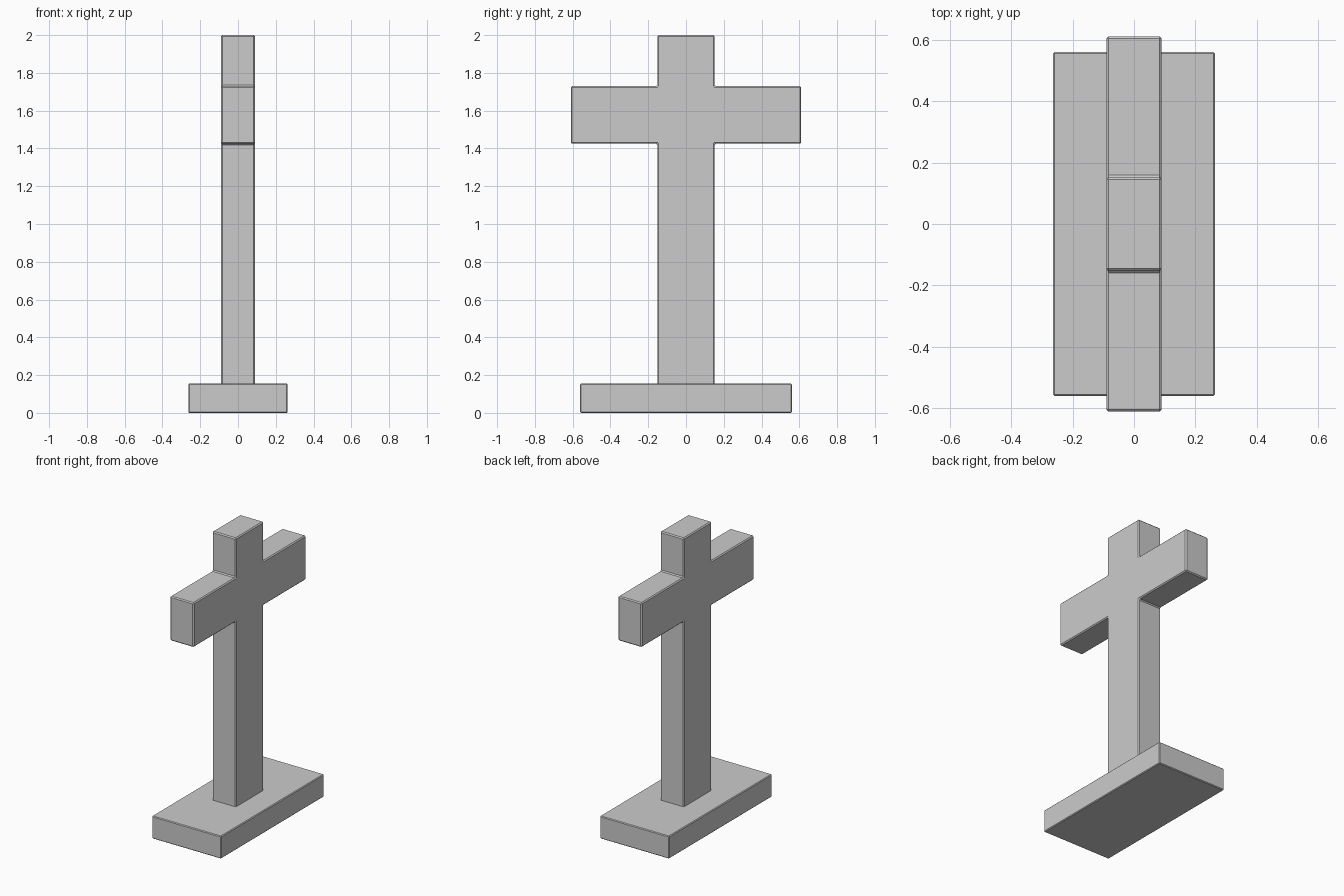
import bpy
import bmesh

default_cube = bpy.data.objects.get("Cube")
if default_cube:
    bpy.data.objects.remove(default_cube, do_unlink=True)

# Single stone colour
stone = bpy.data.materials.new("grey stone")
stone.use_nodes = True
colour = (0.6, 0.6, 0.6, 1.0)
stone.diffuse_color = colour
stone.node_tree.nodes["Principled BSDF"].inputs["Base Color"].default_value = colour


def slab(name, profile, half_width, bevel):
    """Extrude a (y, z) outline across x and chamfer its edges."""
    bm = bmesh.new()
    face = bm.faces.new([bm.verts.new((-half_width, y, z)) for y, z in profile])
    extruded = bmesh.ops.extrude_face_region(bm, geom=[face])["geom"]
    moved = [v for v in extruded if isinstance(v, bmesh.types.BMVert)]
    bmesh.ops.translate(bm, verts=moved, vec=(2 * half_width, 0, 0))
    bmesh.ops.recalc_face_normals(bm, faces=bm.faces[:])
    mesh = bpy.data.meshes.new(name)
    bm.to_mesh(mesh)
    bm.free()
    mesh.materials.append(stone)
    obj = bpy.data.objects.new(name, mesh)
    bpy.context.collection.objects.link(obj)
    chamfer = obj.modifiers.new("chamfer", "BEVEL")
    chamfer.width = bevel
    chamfer.segments = 1
    chamfer.limit_method = "ANGLE"
    return obj


# Plinth
base_y, base_top = 0.56, 0.155
slab("base", [(-base_y, 0), (base_y, 0), (base_y, base_top), (-base_y, base_top)],
     0.263, 0.005)

# Upright and crossbar as one outline, mirrored about the centre line
post_y, arm_y = 0.152, 0.61
half = [(post_y, 0.1), (post_y, 1.425), (arm_y, 1.425),
        (arm_y, 1.73), (post_y, 1.73), (post_y, 2.0)]
slab("cross", half + [(-y, z) for y, z in reversed(half)], 0.09, 0.007)
